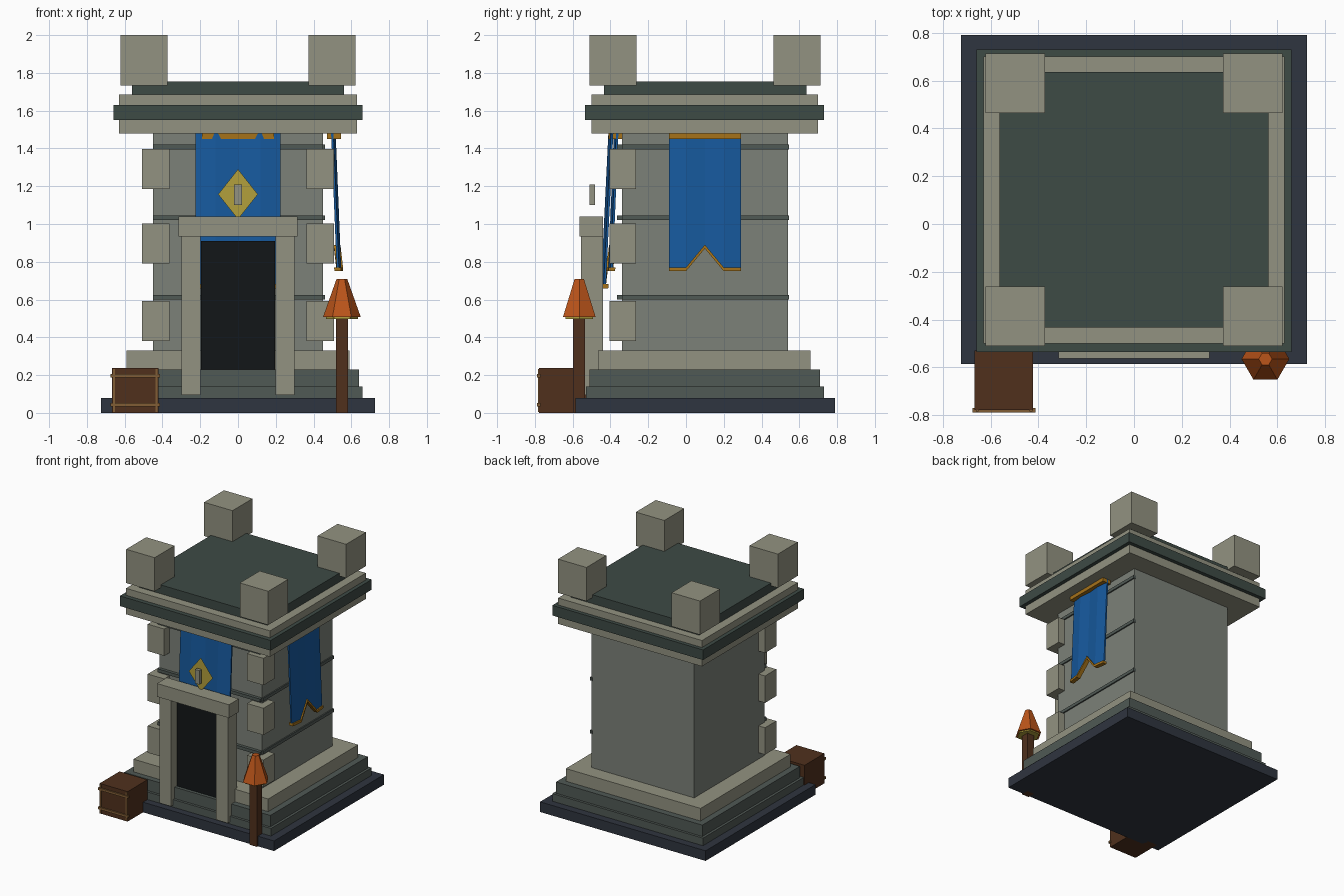
import bpy, bmesh, math
from mathutils import Vector

if "Cube" in bpy.data.objects:
    bpy.data.objects.remove(bpy.data.objects["Cube"])

COL = {
    "stone": (0.29, 0.29, 0.22), "wall": (0.20, 0.22, 0.19), "step": (0.08, 0.10, 0.09),
    "slate": (0.048, 0.069, 0.06), "base": (0.028, 0.035, 0.05), "blue": (0.008, 0.10, 0.34),
    "gold": (0.45, 0.35, 0.045), "trim": (0.38, 0.17, 0.01), "wood": (0.08, 0.03, 0.012),
    "strap": (0.22, 0.11, 0.035), "lamp": (0.50, 0.09, 0.01), "black": (0.006, 0.008, 0.009),
}
MATS = {}
for key, c in COL.items():
    MATS[key] = bpy.data.materials.new(key)
    MATS[key].diffuse_color = (*c, 1)


def finish(name, bm, mat):
    bmesh.ops.recalc_face_normals(bm, faces=bm.faces)
    me = bpy.data.meshes.new(name)
    bm.to_mesh(me)
    bm.free()
    me.materials.append(MATS[mat])
    ob = bpy.data.objects.new(name, me)
    bpy.context.collection.objects.link(ob)
    return ob


def box(name, x, y, z, mat):
    bm = bmesh.new()
    bmesh.ops.create_cube(bm, size=1)
    for v in bm.verts:
        v.co = Vector([(r[0] + r[1]) / 2 + c * (r[1] - r[0]) for c, r in zip(v.co, (x, y, z))])
    return finish(name, bm, mat)


def cone(name, loc, r1, r2, z0, z1, mat):
    bm = bmesh.new()
    bmesh.ops.create_cone(bm, cap_ends=True, segments=6, radius1=r1, radius2=r2, depth=z1 - z0)
    # put corners on the x axis
    a = min(math.atan2(v.co.y, v.co.x) % (math.pi / 3) for v in bm.verts if v.co.z < 0)
    if 0.1 < a < math.pi / 3 - 0.1:
        for v in bm.verts:
            v.co.x, v.co.y = -v.co.y, v.co.x
    bmesh.ops.translate(bm, verts=bm.verts, vec=(*loc, (z0 + z1) / 2))
    return finish(name, bm, mat)


def strip(name, us, tops, bots, depth, thick, place, mat):
    """Folded cloth strip; depth(i, z) is its outer distance from the wall."""
    bm = bmesh.new()
    cols = []
    for i, u in enumerate(us):
        cols.append([bm.verts.new(place(u, depth(i, z) - t, z))
                     for z, t in ((tops[i], 0), (bots[i], 0), (bots[i], thick), (tops[i], thick))])
    for a, b in zip(cols, cols[1:]):
        for k in range(4):
            bm.faces.new((a[k], a[(k + 1) % 4], b[(k + 1) % 4], b[k]))
    bm.faces.new(cols[0])
    bm.faces.new(cols[-1])
    finish(name, bm, mat)


def banner(name, place, s, top, out):
    us = [s * u for u in (-0.19, -0.10, 0, 0.10, 0.19)]
    bots = [top - s * d for d in (0.71, 0.71, 0.59, 0.71, 0.71)]
    tops = [top] * 5
    fold = (0, 0.012, 0.003, 0.012, 0)

    def depth(i, z):
        return out + s * (fold[i] + 0.03 * (top - z) / 0.73)
    strip(name, us, tops, bots, depth, 0.012, place, "blue")
    strip(name + "_hem", us, bots, [b - 0.02 * s for b in bots],
          lambda i, z: depth(i, z) + 0.01, 0.035, place, "trim")
    strip(name + "_rod", [us[0], us[-1]], [top] * 2, [top - 0.03 * s] * 2,
          lambda i, z: out + 0.04 * s, 0.075 * s, place, "trim")


# Stepped base, wall, cornice and roof: half width, y range, z range
for name, hx, y, z, mat in (
    ("base_slab", 0.725, (-0.585, 0.79), (0, 0.08), "base"),
    ("lower_step", 0.66, (-0.53, 0.73), (0.08, 0.14), "step"),
    ("upper_step", 0.64, (-0.51, 0.71), (0.14, 0.23), "step"),
    ("plinth", 0.59, (-0.465, 0.66), (0.23, 0.33), "stone"),
    ("tower_wall", 0.45, (-0.34, 0.54), (0.33, 1.48), "wall"),
    ("lower_cornice", 0.63, (-0.50, 0.70), (1.48, 1.55), "stone"),
    ("middle_cornice", 0.66, (-0.535, 0.73), (1.55, 1.63), "slate"),
    ("upper_cornice", 0.63, (-0.50, 0.70), (1.63, 1.685), "stone"),
    ("roof_deck", 0.562, (-0.433, 0.637), (1.685, 1.755), "slate"),
):
    box(name, (-hx, hx), y, z, mat)

# Dark courses on the front and right walls
for z in (0.60, 1.02, 1.395):
    box("front_course", (-0.45, 0.45), (-0.365, -0.34), (z, z + 0.025), "step")
    box("side_course", (0.44, 0.46), (-0.34, 0.545), (z, z + 0.025), "step")

# Mirrored parts: corner stones, battlements and door jambs
for s in (-1, 1):
    def mx(a, b):
        return tuple(sorted((s * a, s * b)))
    for z in (0.38, 0.79, 1.185):
        box("corner_stone", mx(0.363, 0.507), (-0.405, -0.265), (z, z + 0.213), "stone")
    for y in (-0.51, 0.464):
        box("battlement", mx(0.373, 0.622), (y, y + 0.249), (1.733, 2.0), "stone")
    box("door_jamb", mx(0.198, 0.30), (-0.555, -0.44), (0.095, 0.94), "stone")

# Doorway
box("lintel", (-0.315, 0.315), (-0.563, -0.44), (0.935, 1.04), "stone")
box("door_opening", (-0.195, 0.195), (-0.485, -0.455), (0.225, 0.91), "black")

# Banners
banner("front_banner", lambda u, d, z: (u, -d, z), 1.18, 1.52, 0.395)
banner("rear_front_banner", lambda u, d, z: (u, -d, z), 1.0, 1.48, 0.37)
banner("side_banner", lambda u, d, z: (d, 0.10 + u, z), 1.0, 1.48, 0.505)

# Diamond emblem with a small bar
bm = bmesh.new()
bm.faces.new([bm.verts.new(p) for p in
              ((0, -0.465, 1.025), (0.105, -0.465, 1.157), (0, -0.465, 1.29), (-0.105, -0.465, 1.157))])
finish("diamond_emblem", bm, "gold")
box("emblem_bar", (-0.02, 0.02), (-0.51, -0.483), (1.10, 1.21), "stone")

# Lamp post
box("lamp_post", (0.52, 0.583), (-0.597, -0.535), (0, 0.50), "wood")
cone("lamp_glow", (0.55, -0.565), 0.085, 0.085, 0.497, 0.51, "gold")
cone("lamp_shade", (0.55, -0.565), 0.10, 0.028, 0.507, 0.71, "lamp")

# Crate with straps on its front
box("crate", (-0.667, -0.422), (-0.778, -0.53), (0, 0.237), "wood")
for z in (0.035, 0.187):
    box("crate_strap", (-0.675, -0.413), (-0.788, -0.77), (z, z + 0.018), "strap")
for x in (-0.662, -0.437):
    box("crate_upright", (x, x + 0.012), (-0.784, -0.77), (0.005, 0.232), "strap")

for m in bpy.data.materials:
    if m.users and not m.is_grease_pencil:
        m.use_nodes = True
        m.node_tree.nodes["Principled BSDF"].inputs["Base Color"].default_value = m.diffuse_color
